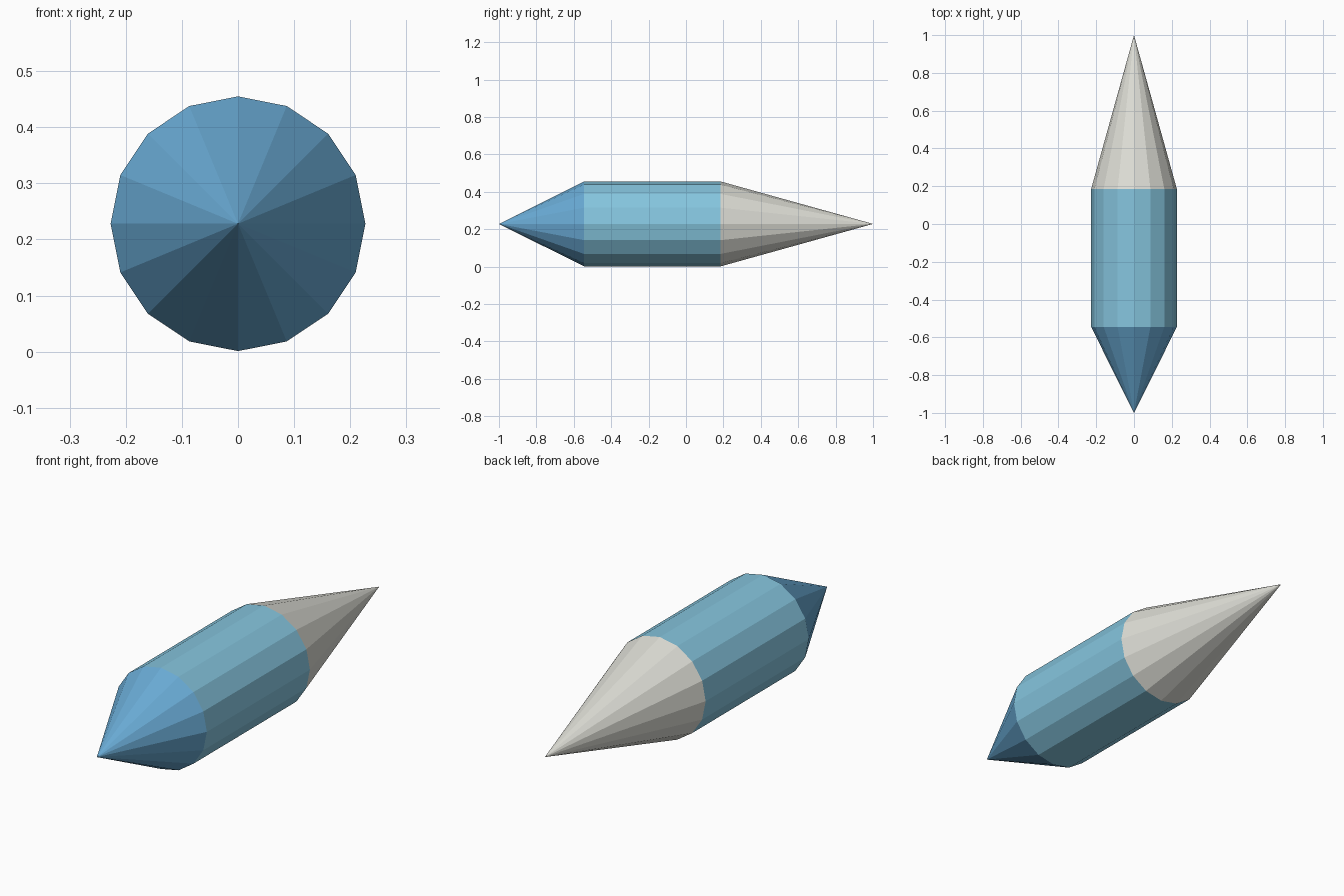
import bpy, bmesh, math
from mathutils import Matrix

if "Cube" in bpy.data.objects:
    bpy.data.objects.remove(bpy.data.objects["Cube"])

SIDES = 16
RADIUS = 0.227
AXIS_Z = 0.228


def material(name, rgb):
    mat = bpy.data.materials.new(name)
    mat.diffuse_color = (*rgb, 1.0)
    mat.use_nodes = True
    mat.node_tree.nodes["Principled BSDF"].inputs["Base Color"].default_value = mat.diffuse_color
    return mat


def ring_part(name, y_base, y_end, r_end, mat):
    """Open faceted shell along y, from the full radius at y_base to r_end at y_end."""
    bm = bmesh.new()
    bmesh.ops.create_cone(
        bm, cap_ends=False, segments=SIDES,
        radius1=RADIUS, radius2=r_end, depth=abs(y_end - y_base))
    turn = math.radians(90 if y_end < y_base else -90)
    place = Matrix.Translation((0, (y_base + y_end) / 2, AXIS_Z))
    bm.transform(place @ Matrix.Rotation(turn, 4, 'X'))
    # Collapse the zero-radius ring into one tip point
    bmesh.ops.remove_doubles(bm, verts=bm.verts, dist=1e-5)
    bmesh.ops.recalc_face_normals(bm, faces=bm.faces)
    mesh = bpy.data.meshes.new(name)
    bm.to_mesh(mesh)
    bm.free()
    mesh.materials.append(mat)
    obj = bpy.data.objects.new(name, mesh)
    bpy.context.collection.objects.link(obj)
    return obj


light_blue = material("light blue", (0.235, 0.558, 0.730))
mid_blue = material("mid blue", (0.141, 0.402, 0.658))
off_white = material("off white", (0.730, 0.730, 0.672))

# Short front point, straight barrel, long rear point
ring_part("front_cone", -0.545, -1.0, 0.0, mid_blue)
ring_part("barrel", -0.545, 0.185, RADIUS, light_blue)
ring_part("rear_cone", 0.185, 1.0, 0.0, off_white)
